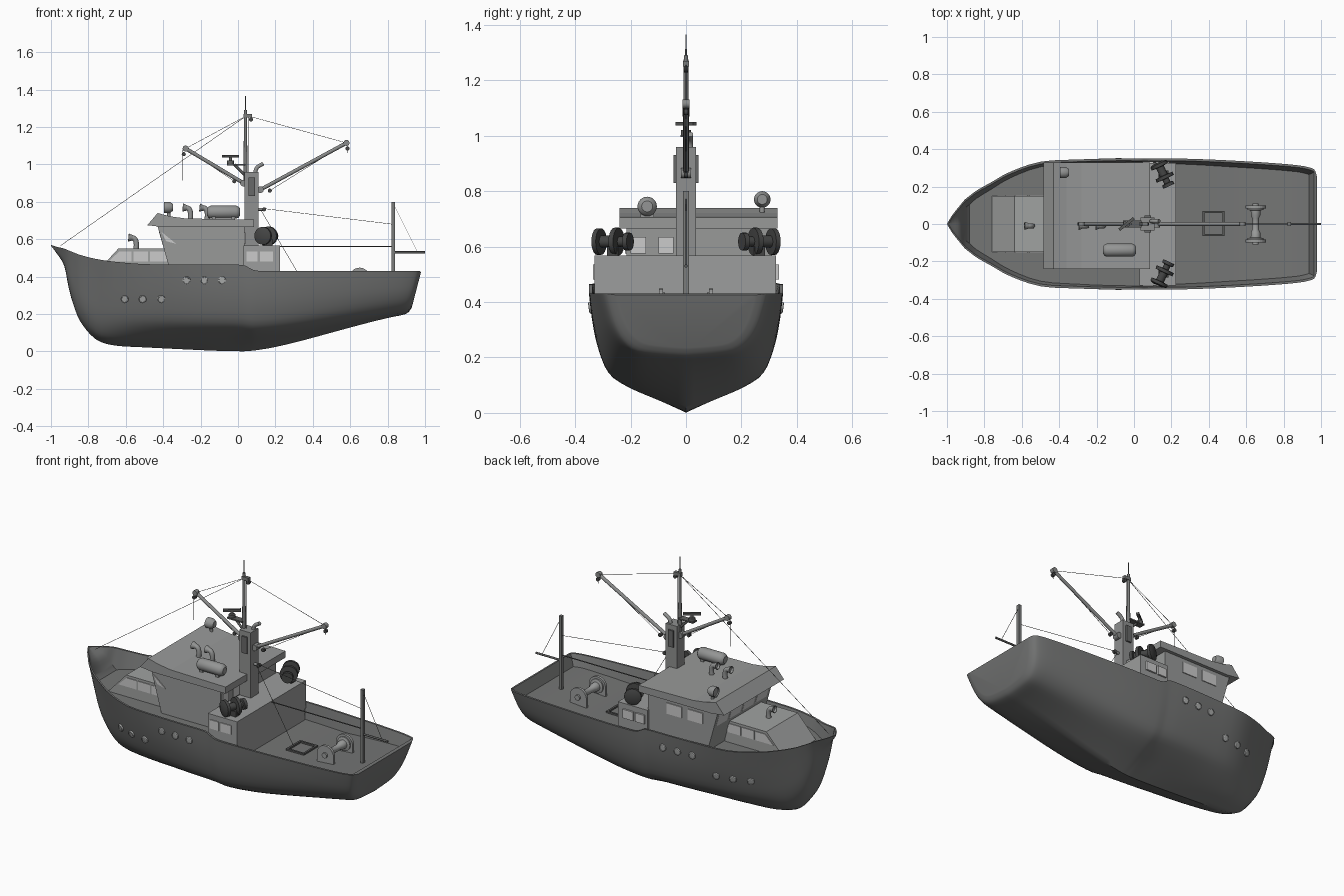
import bpy, bmesh, math
from mathutils import Vector as V

if "Cube" in bpy.data.objects:
    bpy.data.objects.remove(bpy.data.objects["Cube"])

# Grey tones chosen by words in the part name
TONES = [("window", .62), ("porthole", .45), ("hull", .18), ("winch", .06), ("pulley", .06), ("line", .1),
         ("mast_column", .28), ("column_vent", .14), ("drum", .34), ("hatch", .1), ("post", .2), ("bar", .1),
         ("mast", .2), ("boom", .26), ("radar", .12), ("aft_deckhouse", .34), ("wheelhouse", .32),
         ("cabin", .36), ("", .3)]


def paint(o):
    g = next(t for k, t in TONES if k in o.name)
    name = "grey_%02d" % round(g * 100)
    m = bpy.data.materials.get(name) or bpy.data.materials.new(name)
    m.diffuse_color = (g * .98, g, g * .99, 1)
    m.use_nodes = True
    m.node_tree.nodes["Principled BSDF"].inputs["Base Color"].default_value = m.diffuse_color
    o.data.materials.append(m)


def finish(name, bm, smooth=True):
    bmesh.ops.recalc_face_normals(bm, faces=bm.faces)
    me = bpy.data.meshes.new(name)
    bm.to_mesh(me)
    bm.free()
    o = bpy.data.objects.new(name, me)
    bpy.context.collection.objects.link(o)
    paint(o)
    if smooth:
        bpy.ops.object.select_all(action='DESELECT')
        o.select_set(True)
        bpy.context.view_layer.objects.active = o
        bpy.ops.object.shade_smooth_by_angle(angle=math.radians(38))
    return o


def prism(name, prof, y0, y1):
    """Extrude an (x, z) outline from y0 to y1."""
    bm = bmesh.new()
    a, b = [[bm.verts.new((x, y, z)) for x, z in prof] for y in (y0, y1)]
    bm.faces.new(a)
    bm.faces.new(b)
    for i in range(len(a)):
        j = (i + 1) % len(a)
        bm.faces.new((a[i], a[j], b[j], b[i]))
    return finish(name, bm, False)


def box(name, x0, x1, y0, y1, z0, z1):
    return prism(name, [(x0, z0), (x1, z0), (x1, z1), (x0, z1)], y0, y1)


def turned(name, base, axis, prof, n=20):
    """Revolve (distance, radius) points around an axis; closed ends."""
    bm = bmesh.new()
    q = V(axis).normalized().to_track_quat('Z', 'Y')
    rings = [[bm.verts.new(V(base) + q @ V((r * math.cos(k * math.tau / n), r * math.sin(k * math.tau / n), d)))
              for k in range(n)] for d, r in prof]
    bm.faces.new(rings[0])
    bm.faces.new(rings[-1])
    for a, b in zip(rings, rings[1:]):
        for k in range(n):
            m = (k + 1) % n
            bm.faces.new((a[k], a[m], b[m], b[k]))
    return finish(name, bm)


def rod(name, p, q, r, n=12):
    d = V(q) - V(p)
    return turned(name, p, d, [(0, r), (d.length, r)], n)


def pipe(name, pts, r):
    cu = bpy.data.curves.new(name, 'CURVE')
    cu.dimensions = '3D'
    cu.bevel_depth, cu.bevel_resolution, cu.use_fill_caps = r, 3, True
    s = cu.splines.new('BEZIER')
    s.bezier_points.add(len(pts) - 1)
    for bp, p in zip(s.bezier_points, pts):
        bp.co = p
        bp.handle_left_type = bp.handle_right_type = 'AUTO'
    o = bpy.data.objects.new(name, cu)
    bpy.context.collection.objects.link(o)
    paint(o)


def spline(rows, sub):
    out = []
    for i in range(len(rows) - 1):
        p = [rows[max(0, min(len(rows) - 1, i + k))] for k in (-1, 0, 1, 2)]
        for s in range(sub):
            t = s / sub
            out.append([.5 * (2 * b + (c - a) * t + (2 * a - 5 * b + 4 * c - d) * t * t
                              + (3 * b - a - 3 * c + d) * t ** 3) for a, b, c, d in zip(*p)])
    return out + [list(rows[-1])]


# Hull: rows of x, keel height, rail height, half width, section blend
ROWS = [(-1, .565, .57, 0, -1), (-.97, .525, .56, .05, -1), (-.93, .46, .55, .10, -1),
        (-.905, .34, .54, .13, -1), (-.88, .25, .53, .15, -1), (-.84, .155, .515, .18, -1),
        (-.76, .065, .495, .225, -1), (-.66, .032, .48, .28, -.8), (-.5, .022, .467, .333, -.5),
        (-.3, .012, .465, .345, -.25), (-.12, .004, .465, .35, -.08), (.02, .001, .463, .35, .04),
        (.06, .003, .447, .35, .08), (.1, .007, .432, .35, .12), (.2, .024, .43, .35, .22),
        (.35, .06, .43, .347, .4), (.6, .128, .43, .335, .7), (.8, .178, .43, .318, .95),
        (.88, .195, .43, .303, 1), (.908, .209, .43, .285, 1), (.92, .235, .425, .25, 1)]
BOW = [(0, 0), (.3, .06), (.5, .18), (.64, .34), (.76, .55), (.88, .78), (1, 1)]
MID = [(0, 0), (.3, .11), (.6, .22), (.8, .33), (.91, .54), (.97, .77), (1, 1)]
STERN = [(0, 0), (.33, .03), (.6, .09), (.77, .25), (.88, .48), (.95, .75), (1, 1)]

stations = []
for x, k, s, w, b in spline(ROWS, 3):
    end, t = (BOW, -b) if b < 0 else (STERN, b)
    sec = [(p[0] + (e[0] - p[0]) * t, p[1] + (e[1] - p[1]) * t) for p, e in zip(MID, end)]
    stations.append((x, [(max(0, w) * y, k + (s - k) * z) for y, z in spline(sec, 3)]))


def width_at(pts, z):
    for (y0, z0), (y1, z1) in zip(pts, pts[1:]):
        if z <= z1:
            return y0 + (y1 - y0) * max(0, z - z0) / max(1e-6, z1 - z0)
    return pts[-1][0]


def hull_y(x, z):
    for (x0, a), (x1, b) in zip(stations, stations[1:]):
        if x0 <= x <= x1:
            t = (x - x0) / (x1 - x0)
            return width_at(a, z) * (1 - t) + width_at(b, z) * t


bm = bmesh.new()
grid = []
for x, pts in stations:
    (w, rail), keel = pts[-1], pts[0][1]
    if x < .1:
        deck = min(rail, max(.42, keel + .6 * (rail - keel)))
    else:
        deck = .333 + .03 * max(0, min(1, (x - .5) / .35))
    if x > .9:
        deck = rail
    inner = max(0, width_at(pts, deck) - .016)
    full = pts + [(max(0, w - .012), rail), (inner, deck), (0, deck)]
    rake = .06 * max(0, min(1, (x - .6) / .3))
    grid.append([bm.verts.new((x + rake * (z - .2) / .23, -y, z)) for y, z in full])
for a, b in zip(grid, grid[1:]):
    for i in range(len(a) - 1):
        bm.faces.new((a[i], b[i], b[i + 1], a[i + 1]))
bm.faces.new(grid[-1])
both = bmesh.ops.duplicate(bm, geom=bm.verts[:] + bm.edges[:] + bm.faces[:])['geom']
for v in both:
    if isinstance(v, bmesh.types.BMVert):
        v.co.y *= -1
bmesh.ops.remove_doubles(bm, verts=bm.verts, dist=1e-5)
finish("hull", bm)

# Portholes on both sides, facing along the hull normal
for s in (-1, 1):
    for x, z in [(-.605, .28), (-.51, .28), (-.41, .28), (-.275, .38), (-.18, .38), (-.085, .38)]:
        n = V((hull_y(x - .03, z) - hull_y(x + .03, z), .06, hull_y(x, z - .03) - hull_y(x, z + .03))).normalized()
        p = V((x, hull_y(x, z), z)) - n * .006
        flip = V((1, s, 1))
        turned("porthole", p * flip, n * flip, [(0, .021), (.014, .021), (.016, .017), (.013, .016)])

# Forward cabin with slanted front and side windows
prism("fore_cabin", [(-.76, .42), (-.64, .55), (-.365, .55), (-.365, .42)], -.15, .15)
for s in (-1, 1):
    for prof in ([(-.69, .482), (-.635, .535), (-.57, .535), (-.57, .482)],
                 [(-.56, .482), (-.56, .535), (-.48, .535), (-.48, .482)],
                 [(-.47, .482), (-.47, .535), (-.38, .535), (-.38, .482)]):
        prism("fore_cabin_window", prof, s * .145, s * .154)

# Wheelhouse, offset to one side, with visor roof
prism("wheelhouse", [(-.36, .42), (-.43, .67), (.035, .67), (.035, .42)], -.215, .31)
prism("wheelhouse_roof", [(-.485, .675), (-.43, .74), (-.36, .722), (-.28, .711), (.085, .705),
                          (.085, .665), (-.4, .665)], -.24, .33)
for i in range(4):
    y = -.19 + i * .125
    prism("front_window", [(-.396, .57), (-.417, .645), (-.424, .645), (-.403, .57)], y, y + .105)
for x in (-.33, -.19):
    box("side_window", x, x + .1, .305, .315, .575, .64)
prism("corner_window", [(-.41, .64), (-.33, .575), (-.385, .59)], -.22, -.21)
for y in (-.2, -.1):
    box("rear_window", .03, .041, y, y + .055, .575, .635)

# Winch deck block behind the wheelhouse
box("aft_deckhouse", .03, .225, -.33, .325, .4, .567)
box("aft_deckhouse_base", .03, .225, -.315, .315, .325, .41)
for s in (-1, 1):
    for x, w in ((.045, .06), (.118, .07)):
        box("deckhouse_window", x, x + w, s * .322, s * .335, .482, .535)
    # Winches, splayed outward
    d = V((.42, -.9 * s, 0)).normalized()
    c = V((.157, .265 * s, .618))
    turned("winch", c - d * .07, d, [(0, .028), (.008, .048), (.025, .048), (.027, .022), (.075, .022), (.077, .05),
                                     (.095, .05), (.097, .018), (.12, .018), (.122, .032), (.14, .032)])
    box("winch_base", .13, .185, .265 * s - .02, .265 * s + .02, .56, .6)

# Mast column, mast and booms
box("mast_column", .035, .11, -.036, .036, .56, .96)
for s in (-1, 1):
    box("column_vent", .055, .09, s * .034, s * .045, .83, .93)
turned("mast", (.04, 0, .9), (0, 0, 1), [(0, .011), (.39, .008), (.391, .003), (.465, .002)])
box("mast_head", .03, .075, -.01, .01, 1.25, 1.27)
booms = [((.03, 0, .9), (-.28, 0, 1.085)), ((.12, 0, .865), (.58, 0, 1.115))]
for p, q in booms:
    rod("boom", p, q, .01)
    turned("boom_tip", (q[0], -.012, q[2]), (0, 1, 0), [(0, .016), (.024, .016)])
    turned("boom_foot", (p[0], -.018, p[2]), (0, 1, 0), [(0, .018), (.036, .018)])
for p in [(-.29, 0, 1.055), (.585, 0, 1.085), (.07, 0, 1.24), (.14, 0, .76), (.17, 0, .86), (-.02, 0, .91)]:
    turned("pulley_block", (p[0], -.008, p[2]), (0, 1, 0), [(0, .011), (.016, .011)], 12)
pipe("exhaust_pipe", [(.09, .015, .94), (.1, .015, .98), (.135, .015, 1.005)], .011)
rod("spreader", (.1, 0, .76), (.14, 0, .76), .008)

# Radar on its bracket
rod("radar_bracket", (.04, 0, .94), (-.02, 0, 1.0), .007)
box("radar_platform", -.06, .04, -.02, .02, .995, 1.003)
turned("radar_motor", (-.04, 0, 1.0), (0, 0, 1), [(0, .018), (.02, .018), (.022, .008), (.04, .008)])
radar = box("radar_bar", -.05, .05, -.008, .008, 1.036, 1.05)
radar.rotation_euler.z = math.radians(38)
radar.location.x = -.04

# Roof gear
turned("life_raft", (-.165, -.14, .745), (1, 0, 0),
       [(0, .02), (.008, .03), (.02, .035), (.155, .035), (.167, .03), (.175, .02)], 24)
for x in (-.13, -.025):
    box("raft_cradle", x - .01, x + .01, -.165, -.115, .7, .725)
turned("searchlight", (-.395, .275, .77), (1, 0, 0), [(.006, .024), (0, .026), (0, .03), (.03, .03), (.048, .018)])
rod("searchlight_stand", (-.37, .275, .71), (-.37, .275, .75), .009)
for x, z in ((-.255, .70), (-.165, .70), (-.545, .54)):
    pipe("vent_pipe", [(x, -.01, z), (x, -.01, z + .045), (x - .008, -.01, z + .062), (x - .028, -.01, z + .07)], .014)
    turned("vent_cowl", (x - .018, -.01, z + .067), (-1, 0, .1), [(0, .014), (.022, .022), (.023, .018), (.012, .014)])

# Working deck: hatch frame, net drum and stern post
for y in (-.065, .058):
    box("hatch_frame", .365, .485, y, y + .012, .328, .343)
for x in (.365, .473):
    box("hatch_frame", x, x + .012, -.065, .07, .328, .343)
turned("net_drum", (.65, -.09, .393), (0, 1, 0),
       [(0, .042), (.014, .042), (.018, .026), (.045, .025), (.06, .018), (.12, .018), (.135, .025), (.162, .026),
        (.166, .042), (.18, .042)], 24)
for s in (-1, 1):
    arch = [(.65 + .055 * math.cos(a * math.pi / 14), .393 + .055 * math.sin(a * math.pi / 14)) for a in range(15)]
    prism("drum_stand", [(.705, .33)] + arch + [(.595, .33)], s * .083, s * .098)
    turned("drum_hub", (.65, s * .095, .393), (0, s, 0), [(0, .016), (.014, .016)])
box("stern_post", .822, .84, -.01, .01, .35, .8)
rod("stern_bar", (.83, 0, .53), (1.0, 0, .53), .006)

# Rigging
top = (.045, 0, 1.26)
rod("net_line", (.22, 0, .562), (.83, 0, .562), .003, 6)
for p, q in [(top, (-.95, 0, .565)), (top, booms[0][1]), ((.07, 0, 1.255), booms[1][1]),
             ((-.295, 0, 1.08), (-.295, 0, .915)), ((.585, 0, 1.11), (.585, 0, 1.06)),
             ((.055, 0, 1.25), (.055, 0, .95)), ((.13, 0, .765), (.83, 0, .68)),
             ((.12, 0, .76), (.37, 0, .335)), ((.83, 0, .79), (.96, 0, .53)),
             ((.17, 0, .86), booms[1][1]), ((-.02, 0, .91), booms[0][1])]:
    rod("rigging_line", p, q, .0013, 6)
